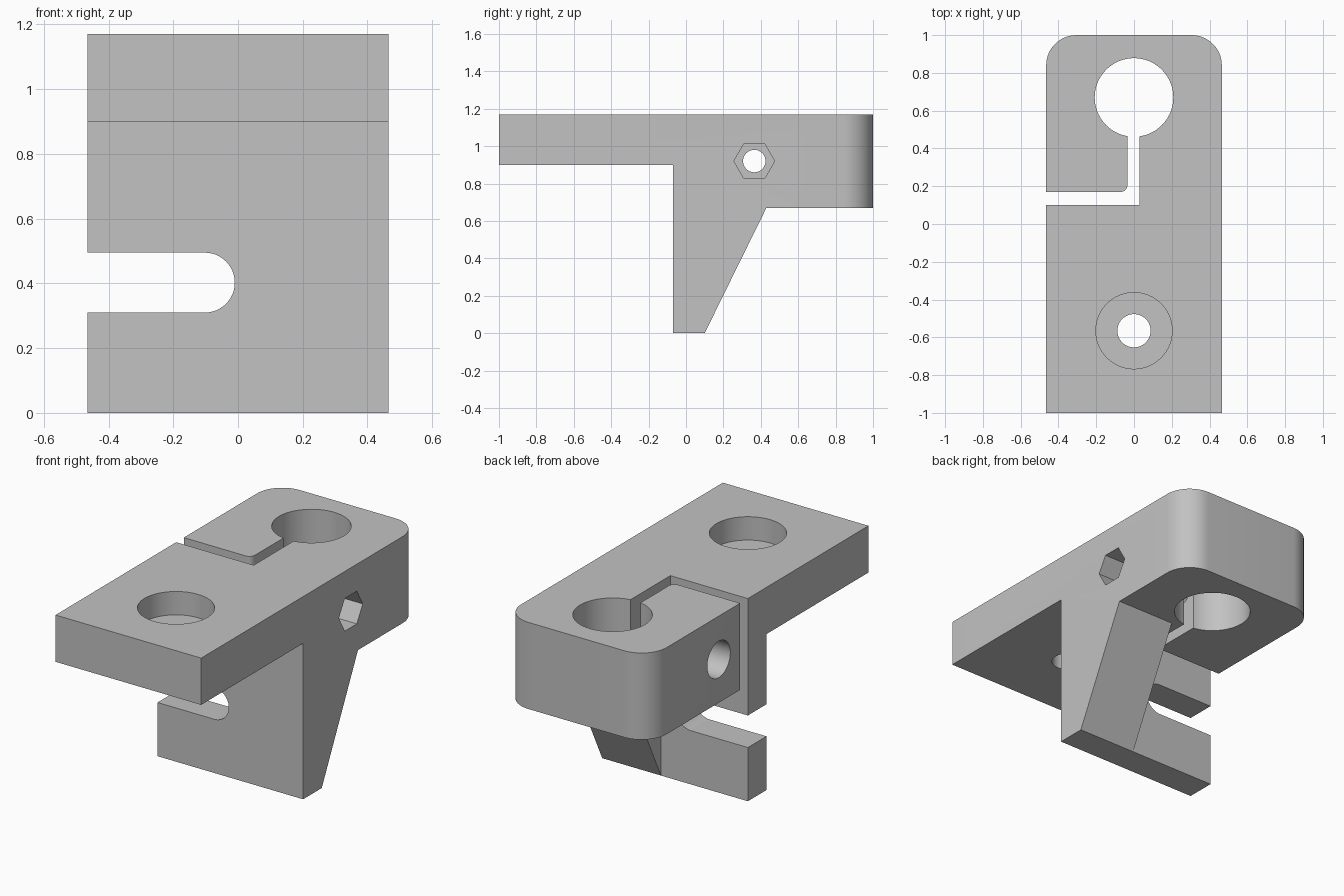
import bpy, bmesh, math
from mathutils import Vector

cube = bpy.data.objects.get("Cube")
if cube:
    bpy.data.objects.remove(cube, do_unlink=True)

W = 0.465            # half width
TOP = 1.17           # top surface
HEAD_Z = 0.67        # underside of clamp head

mat = bpy.data.materials.new("light_grey")
mat.use_nodes = True
grey = (0.54, 0.54, 0.54, 1.0)
mat.diffuse_color = grey
mat.node_tree.nodes["Principled BSDF"].inputs["Base Color"].default_value = grey

# Maps a 2D profile point and a depth to 3D for each extrusion axis
TO_3D = {
    "x": lambda p, d: Vector((d, p[0], p[1])),
    "y": lambda p, d: Vector((p[0], d, p[1])),
    "z": lambda p, d: Vector((p[0], p[1], d)),
}


def prism(name, pts, axis, lo, hi):
    """Extrude a closed 2D profile along an axis from lo to hi."""
    bm = bmesh.new()
    face = bm.faces.new([bm.verts.new(TO_3D[axis](p, lo)) for p in pts])
    move = TO_3D[axis]((0, 0), hi - lo)
    ext = bmesh.ops.extrude_face_region(bm, geom=[face])["geom"]
    bmesh.ops.translate(bm, vec=move,
                        verts=[g for g in ext if isinstance(g, bmesh.types.BMVert)])
    bmesh.ops.recalc_face_normals(bm, faces=bm.faces)
    mesh = bpy.data.meshes.new(name)
    bm.to_mesh(mesh)
    bm.free()
    ob = bpy.data.objects.new(name, mesh)
    bpy.context.collection.objects.link(ob)
    return ob


def arc(cx, cy, r, start, end, n):
    """Points along an arc, angles in degrees, both ends included."""
    return [(cx + r * math.cos(math.radians(start + (end - start) * i / n)),
             cy + r * math.sin(math.radians(start + (end - start) * i / n)))
            for i in range(n + 1)]


def circle(cx, cy, r, n=64):
    return arc(cx, cy, r, 0, 360, n)[:-1]


# Bracket body: arm, leg, gusset and clamp head as one side profile
bracket = prism("clamp_bracket", [
    (-1, 0.9), (-0.07, 0.9), (-0.07, 0), (0.1, 0),
    (0.43, HEAD_Z), (1, HEAD_Z), (1, TOP), (-1, TOP)], "x", -W, W)
bracket.data.materials.append(mat)

# Rounded back corners of the head
bm = bmesh.new()
bm.from_mesh(bracket.data)
corners = [e for e in bm.edges
           if all(v.co.y > 0.99 for v in e.verts)
           and abs(e.verts[0].co.x - e.verts[1].co.x) < 0.01]
bmesh.ops.bevel(bm, geom=corners, offset=0.16, segments=14, profile=0.5,
                affect="EDGES")
bm.to_mesh(bracket.data)
bm.free()

SCREW = (0.365, 0.92)     # clamp screw axis (y, z)
ARM_HOLE = (0, -0.565)    # mounting hole (x, y)

cutters = [
    # Gusset is only kept on the left part of the leg
    prism("gusset_relief", [(0.1, -0.2), (0.6, -0.2), (0.6, HEAD_Z), (0.1, HEAD_Z)],
          "x", -0.8, 0.09),
    # Large clamp bore
    prism("clamp_bore", circle(0, 0.67, 0.208, 80), "z", 0.4, 1.4),
    # L-shaped clamping slot with one rounded corner
    prism("clamp_slot",
          [(-0.8, 0.1), (0.03, 0.1), (0.03, 0.55), (-0.035, 0.55)]
          + arc(-0.07, 0.205, 0.035, 0, -90, 8) + [(-0.8, 0.17)],
          "z", 0.5, 1.4),
    # Open-ended slot through the leg
    prism("leg_slot",
          [(-0.8, 0.31)] + arc(-0.1025, 0.4025, 0.0925, -90, 90, 24) + [(-0.8, 0.495)],
          "y", -0.3, 0.3),
    # Mounting hole and its counterbore in the arm
    prism("arm_hole", circle(*ARM_HOLE, 0.088), "z", 0.7, 1.4),
    prism("arm_counterbore", circle(*ARM_HOLE, 0.202), "z", 1.035, 1.4),
    # Clamp screw hole, nut pocket and screw head pocket
    prism("screw_hole", circle(*SCREW, 0.06, 48), "x", -0.8, 0.8),
    prism("nut_pocket", circle(*SCREW, 0.109, 6), "x", 0.265, 0.8),
    prism("screw_head_pocket", circle(*SCREW, 0.105, 48), "x", -0.8, -0.265),
]

for c in cutters:
    c.hide_render = True
    mod = bracket.modifiers.new(c.name, "BOOLEAN")
    mod.operation = "DIFFERENCE"
    mod.solver = "EXACT"
    mod.object = c

# Bake the cuts and drop the cutters
bpy.context.view_layer.update()
deps = bpy.context.evaluated_depsgraph_get()
result = bpy.data.meshes.new_from_object(bracket.evaluated_get(deps))
bracket.modifiers.clear()
bracket.data = result
for c in cutters:
    bpy.data.objects.remove(c, do_unlink=True)

# Smooth round walls, sharp edges kept
bpy.ops.object.select_all(action="DESELECT")
bracket.select_set(True)
bpy.context.view_layer.objects.active = bracket
bpy.ops.object.shade_smooth_by_angle(angle=math.radians(30))
